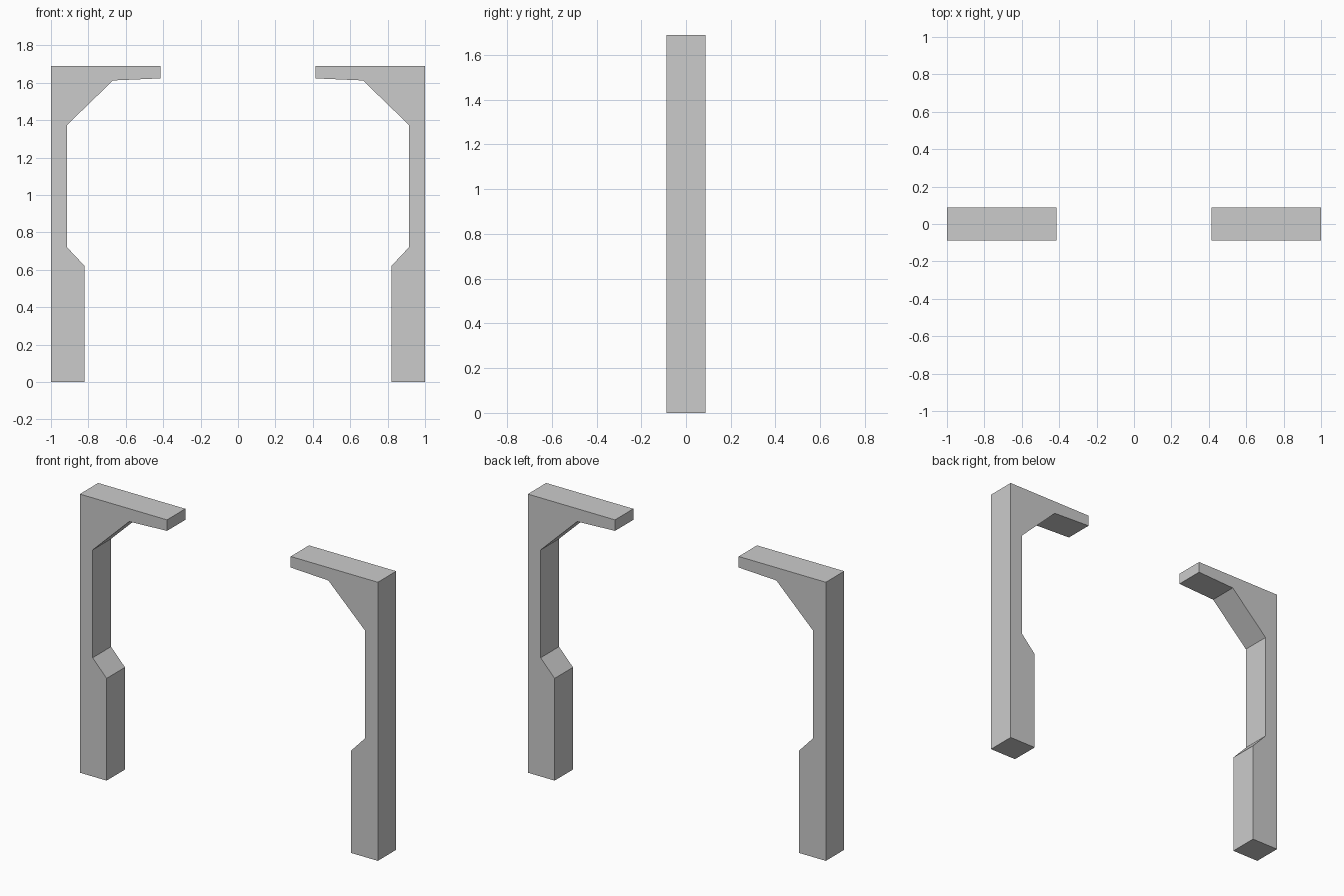
import bpy, bmesh

if "Cube" in bpy.data.objects:
    bpy.data.objects.remove(bpy.data.objects["Cube"])

HALF_DEPTH = 0.088

# Right-hand post outline (x, z): foot, chamfer, shaft, corner brace, top arm
PROFILE = [
    (1.0, 0.0), (1.0, 1.69), (0.415, 1.69), (0.415, 1.623),
    (0.668, 1.612), (0.914, 1.374), (0.914, 0.72),
    (0.82, 0.62), (0.82, 0.0),
]


def make_post(name, side):
    """Extrude the outline through the depth; side = 1 or -1 mirrors it."""
    bm = bmesh.new()
    face = bm.faces.new([bm.verts.new((side * x, -HALF_DEPTH, z)) for x, z in PROFILE])
    ext = bmesh.ops.extrude_face_region(bm, geom=[face], use_keep_orig=True)
    moved = [g for g in ext["geom"] if isinstance(g, bmesh.types.BMVert)]
    bmesh.ops.translate(bm, verts=moved, vec=(0, 2 * HALF_DEPTH, 0))
    bmesh.ops.recalc_face_normals(bm, faces=bm.faces)
    mesh = bpy.data.meshes.new(name)
    bm.to_mesh(mesh)
    bm.free()
    bpy.context.collection.objects.link(bpy.data.objects.new(name, mesh))


# Mirrored pair of bracket posts
for name, side in (("right_post", 1), ("left_post", -1)):
    make_post(name, side)
